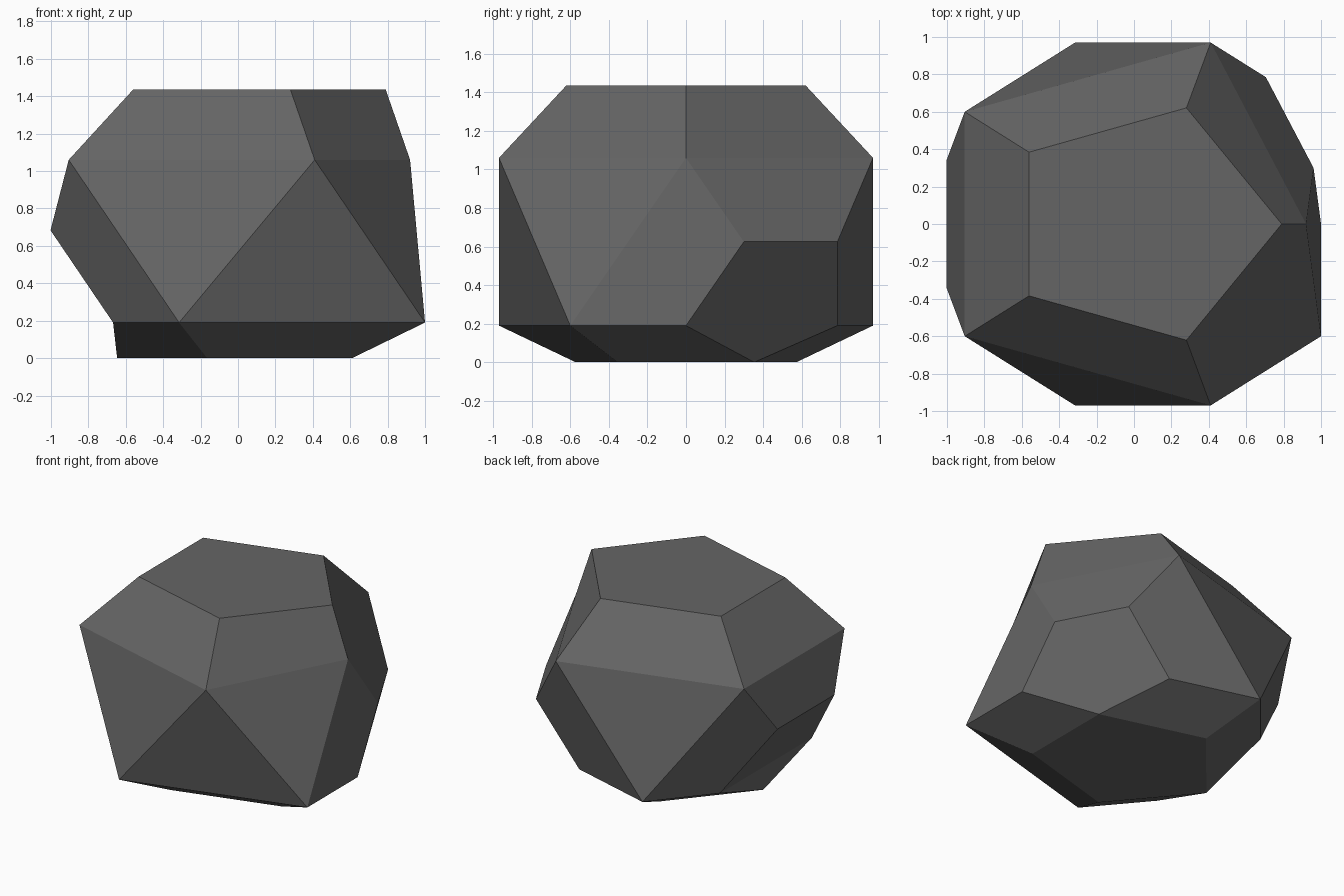
import bpy, bmesh
from mathutils import Vector

if "Cube" in bpy.data.objects:
    bpy.data.objects.remove(bpy.data.objects["Cube"])

# Rough twenty-sided body: two staggered rings of five and two poles
upper = [(1.206, 0), (.41, .97), (-.905, .6), (-.905, -.6), (.41, -.97)]
lower = [(1, .6), (-.315, .97), (-1.13, 0), (-.315, -.97), (1, -.6)]
pt = {'T': Vector((.05, 0, 2.102)), 'B': Vector((.05, 0, -.273))}
for i in range(5):
    pt[f'U{i}'] = Vector((*upper[i], 1.06))
    pt[f'L{i}'] = Vector((*lower[i], .19))

tris = []
for i in range(5):
    j = (i + 1) % 5
    tris += [('T', f'U{i}', f'U{j}'), (f'U{i}', f'L{i}', f'U{j}'),
             (f'L{i}', f'L{j}', f'U{j}'), ('B', f'L{j}', f'L{i}')]

# Corners cut off, with the share of each edge removed
cuts = {}
def cut_corner(c, share):
    for t in tris:
        if c in t:
            for n in t:
                if n != c:
                    cuts[c, n] = pt[c].lerp(pt[n], share)

cut_corner('T', .64)
cut_corner('B', .59)
pt['U0'].x = .92                      # one corner pushed in
cut_corner('L0', .5)
cut_corner('L2', .567)
for c in ('L0', 'L2'):                # these meet the base cut
    cuts[c, 'B'] = cuts['B', c]
cut_names = {c for c, n in cuts}

bm = bmesh.new()
made = {}
def vert(co):
    key = tuple(round(v, 4) for v in co)
    if key not in made:
        made[key] = bm.verts.new(co)
    return made[key]

def face(points):
    vs = list(dict.fromkeys(vert(p) for p in points))
    if len(vs) > 2:
        bm.faces.new(vs)

# Sides: each triangle with its cut corners removed
for t in tris:
    loop = []
    for k, c in enumerate(t):
        if c in cut_names:
            loop += [cuts[c, t[k - 1]], cuts[c, t[(k + 1) % 3]]]
        else:
            loop.append(pt[c])
    face(loop)

# Caps over the cut corners
face([cuts['T', f'U{i}'] for i in range(5)])
face([cuts['B', f'L{i}'] for i in range(5)])
face([cuts['L0', n] for n in ('U0', 'U1', 'L1', 'B', 'L4')])
face([cuts['L2', n] for n in ('U2', 'U3', 'L3', 'L1')])
face([cuts['L2', n] for n in ('L1', 'L3', 'B')])

bmesh.ops.recalc_face_normals(bm, faces=bm.faces)
mesh = bpy.data.meshes.new('rock')
bm.to_mesh(mesh)
bm.free()
mat = bpy.data.materials.new('dark grey stone')
mat.diffuse_color = (.13, .13, .13, 1)
mat.use_nodes = True
mat.node_tree.nodes["Principled BSDF"].inputs["Base Color"].default_value = mat.diffuse_color
mesh.materials.append(mat)
rock = bpy.data.objects.new('rock', mesh)
bpy.context.collection.objects.link(rock)
